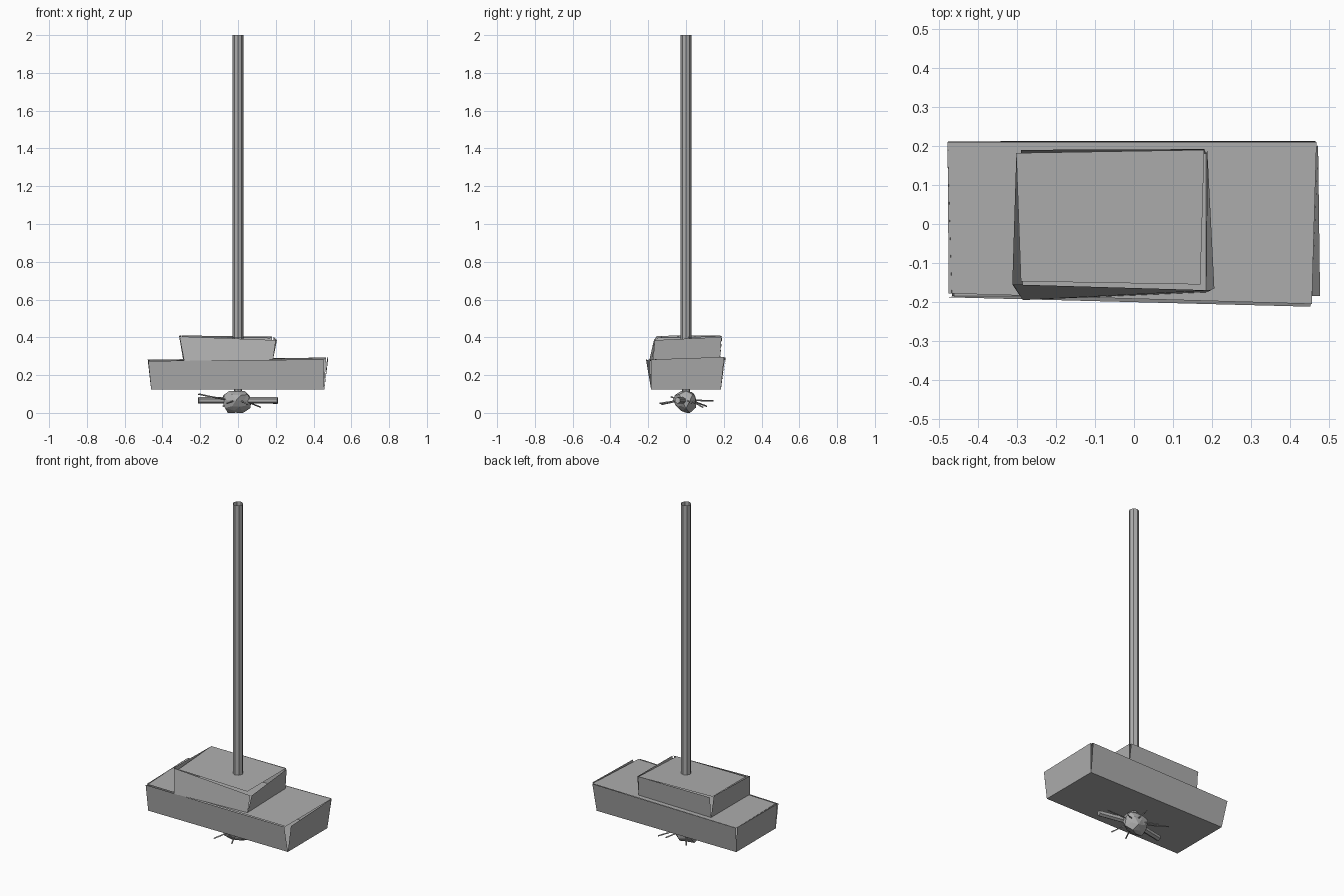
import bpy, bmesh, math, random
from mathutils import Vector

if "Cube" in bpy.data.objects:
    bpy.data.objects.remove(bpy.data.objects["Cube"])
random.seed(4)

grey = bpy.data.materials.new("plain grey")
grey.use_nodes = True
grey.diffuse_color = (0.42, 0.42, 0.42, 1)
grey.node_tree.nodes["Principled BSDF"].inputs["Base Color"].default_value = (0.42, 0.42, 0.42, 1)


def finish(bm, name):
    mesh = bpy.data.meshes.new(name)
    bm.to_mesh(mesh)
    bm.free()
    mesh.materials.append(grey)
    obj = bpy.data.objects.new(name, mesh)
    bpy.context.collection.objects.link(obj)
    return obj


def panel_box(name, bottom, tops):
    """Loose-fitting box: each side panel has its own pair of top corners."""
    bm = bmesh.new()

    def quad(points):
        bm.faces.new([bm.verts.new(p) for p in points])

    quad(list(reversed(bottom)))
    quad(tops["lid"])
    for i, side in enumerate(("front", "right", "back", "left")):
        a, b = bottom[i], bottom[(i + 1) % 4]
        quad([a, b, tops[side][1], tops[side][0]])
    return finish(bm, name)


def rod(name, start, end, radius, sides, caps=True):
    start, end = Vector(start), Vector(end)
    bm = bmesh.new()
    bmesh.ops.create_cone(bm, cap_ends=caps, segments=sides,
                          radius1=radius, radius2=radius, depth=(end - start).length)
    turn = (end - start).to_track_quat('Z', 'Y').to_matrix()
    bmesh.ops.rotate(bm, matrix=turn, verts=bm.verts)
    bmesh.ops.translate(bm, vec=(start + end) / 2, verts=bm.verts)
    return finish(bm, name)


# Wide base, with sides leaning outward and uneven corners
panel_box("base_box",
          [(-.46, -.185, .125), (.457, -.185, .125), (.457, .185, .125), (-.46, .185, .125)],
          {"front": [(-.475, -.188, .275), (.452, -.212, .283)],
           "right": [(.477, -.185, .283), (.472, .202, .296)],
           "back": [(.466, .213, .293), (-.478, .212, .282)],
           "left": [(-.478, .205, .282), (-.467, -.185, .278)],
           "lid": [(-.475, -.178, .276), (.456, -.205, .283), (.468, .21, .293), (-.478, .21, .281)]})

# Smaller block on top, shifted to the right-hand side
panel_box("upper_block",
          [(-.285, -.195, .275), (.185, -.175, .28), (.185, .18, .285), (-.29, .18, .28)],
          {"front": [(-.31, -.155, .405), (.2, -.17, .385)],
           "right": [(.206, -.165, .385), (.188, .188, .402)],
           "back": [(.18, .192, .405), (-.29, .19, .405)],
           "left": [(-.302, .17, .41), (-.312, -.155, .408)],
           "lid": [(-.29, -.147, .4), (.17, -.155, .395), (.18, .19, .403), (-.302, .182, .41)]})

# Tall open tube
rod("pole", (0, 0, .39), (0, 0, 2), .028, 8, caps=False)

# Crumpled hub under the base
bm = bmesh.new()
bmesh.ops.create_icosphere(bm, subdivisions=2, radius=1)
for v in bm.verts:
    k = random.uniform(.78, 1.05)
    v.co = Vector((v.co.x * .085 * k - .01, v.co.y * .068 * k, v.co.z * .058 * k + .066))
finish(bm, "hub")

# Crossbar through the hub
rod("crossbar_left", (.03, -.01, .066), (.21, -.045, .066), .017, 6)
rod("crossbar_right", (-.03, -.01, .066), (-.21, -.045, .066), .017, 6)

# Thin bent spikes radiating from the hub
for i, (x, y, z) in enumerate([(-.21, .04, .10), (.12, .09, .03), (-.06, -.14, .05), (.05, -.13, .045),
                               (.03, .145, .065), (-.08, .11, .035), (.21, .03, .05), (-.14, -.08, .085)]):
    rod(f"spike_{i + 1}", (x * .25, y * .25, .066), (x, y, z), .004, 4)

# Short neck joining hub and base
rod("neck", (0, 0, .08), (0, 0, .126), .022, 8)

# Rest the lowest point of the hub on the ground
hub = bpy.data.objects["hub"]
low = min(v.co.z for v in hub.data.vertices)
for v in hub.data.vertices:
    if v.co.z < .066:
        v.co.z = .066 - (.066 - v.co.z) * .066 / (.066 - low)
